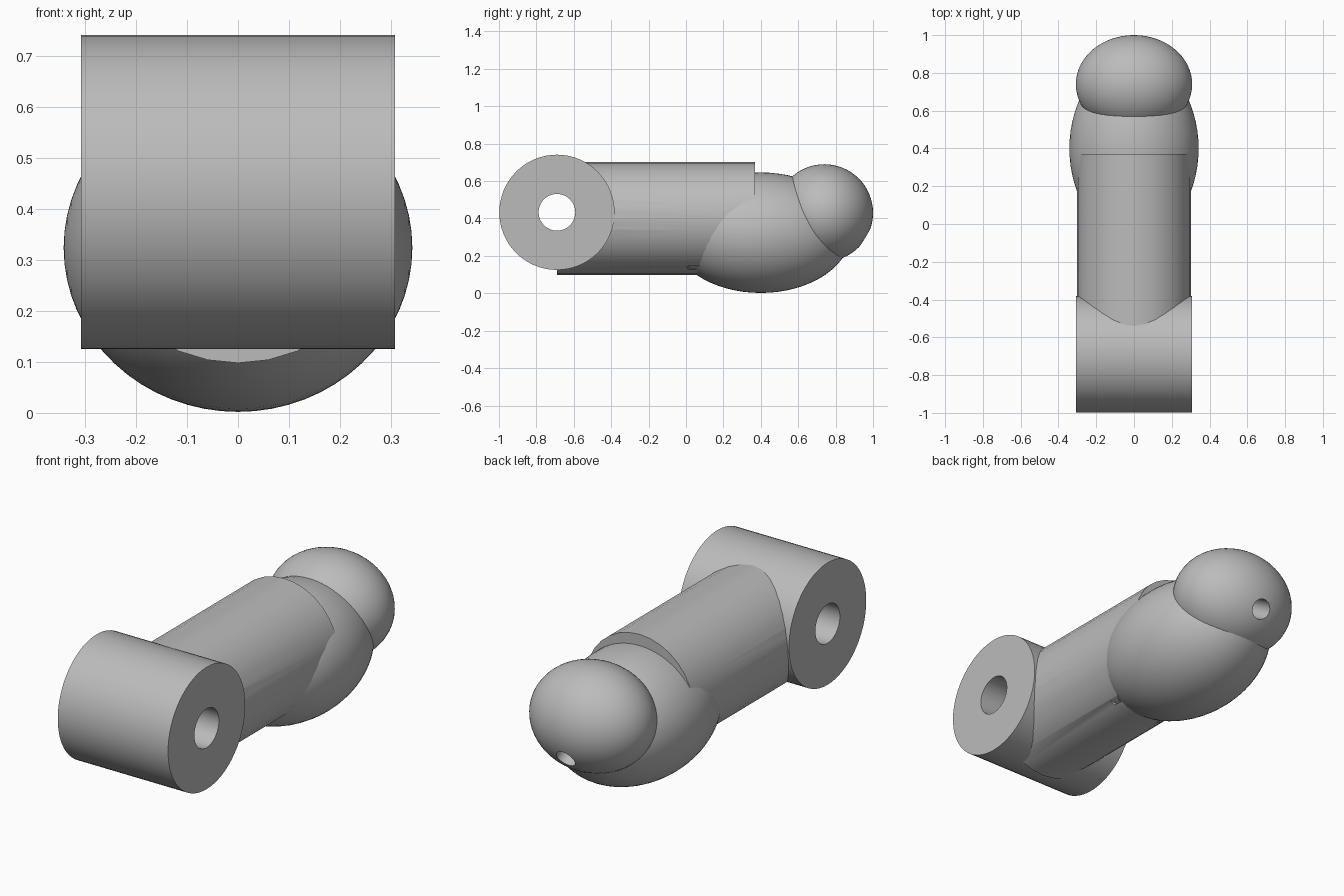
import bpy
from math import radians, cos, sin, pi

cube = bpy.data.objects.get("Cube")
if cube:
    bpy.data.objects.remove(cube, do_unlink=True)

GREY = (0.5, 0.5, 0.5)
mat = bpy.data.materials.new("plain grey")
mat.use_nodes = True
mat.diffuse_color = (*GREY, 1)
mat.node_tree.nodes["Principled BSDF"].inputs["Base Color"].default_value = (*GREY, 1)


def finish(name):
    ob = bpy.context.object
    ob.name = name
    ob.data.materials.append(mat)
    bpy.ops.object.transform_apply(location=False, rotation=True, scale=True)
    return ob


def cylinder(name, radius, length, centre, rotation, sides=64):
    bpy.ops.mesh.primitive_cylinder_add(vertices=sides, radius=radius, depth=length,
                                        location=centre, rotation=rotation)
    return finish(name)


def ellipsoid(name, radii, centre):
    # Poles lie on the x axis
    bpy.ops.mesh.primitive_uv_sphere_add(segments=64, ring_count=32, radius=1,
                                         location=centre, rotation=(0, pi / 2, 0))
    bpy.ops.object.transform_apply(location=False, rotation=True, scale=False)
    bpy.context.object.scale = radii
    return finish(name)


def cut(target, *cutters):
    bpy.context.view_layer.objects.active = target
    for cutter in cutters:
        mod = target.modifiers.new("cut", "BOOLEAN")
        mod.operation = "DIFFERENCE"
        mod.solver = "EXACT"
        mod.object = cutter
        bpy.ops.object.modifier_apply(modifier=mod.name)


# Main parts
PIN = (0, -0.69, 0.433)
KNOB = (0, 0.74, 0.43)
cross_barrel = cylinder("cross_barrel", 0.308, 0.616, PIN, (0, pi / 2, 0))
shaft = cylinder("shaft", 0.302, 1.06, (0, -0.16, 0.4), (pi / 2, 0, 0), 32)
body = ellipsoid("rounded_body", (0.342, 0.482, 0.322), (0, 0.4, 0.324))
knob = ellipsoid("end_knob", (0.308, 0.26, 0.26), KNOB)

# Cutters: pin hole, slanted bore in the knob, thin slot under the shaft
pin_hole = cylinder("pin_hole_cutter", 0.098, 1, PIN, (0, pi / 2, 0))
slant = radians(-31)
bore = cylinder("bore_cutter", 0.05, 0.4,
                (0, KNOB[1] + 0.24 * cos(slant), KNOB[2] + 0.24 * sin(slant)),
                (slant + pi / 2, 0, 0), 32)
bpy.ops.mesh.primitive_cube_add(size=1, location=(0, 0.08, 0.138))
bpy.context.object.scale = (0.8, 0.14, 0.016)
slot = finish("slot_cutter")

cut(cross_barrel, pin_hole)
cut(shaft, pin_hole, slot)
cut(body, bore)
cut(knob, bore)
for cutter in (pin_hole, bore, slot):
    bpy.data.objects.remove(cutter, do_unlink=True)

# Smooth curved surfaces, sharp rims
for ob in (cross_barrel, shaft, body, knob):
    bpy.ops.object.select_all(action="DESELECT")
    ob.select_set(True)
    bpy.context.view_layer.objects.active = ob
    bpy.ops.object.shade_smooth_by_angle(angle=radians(30))
